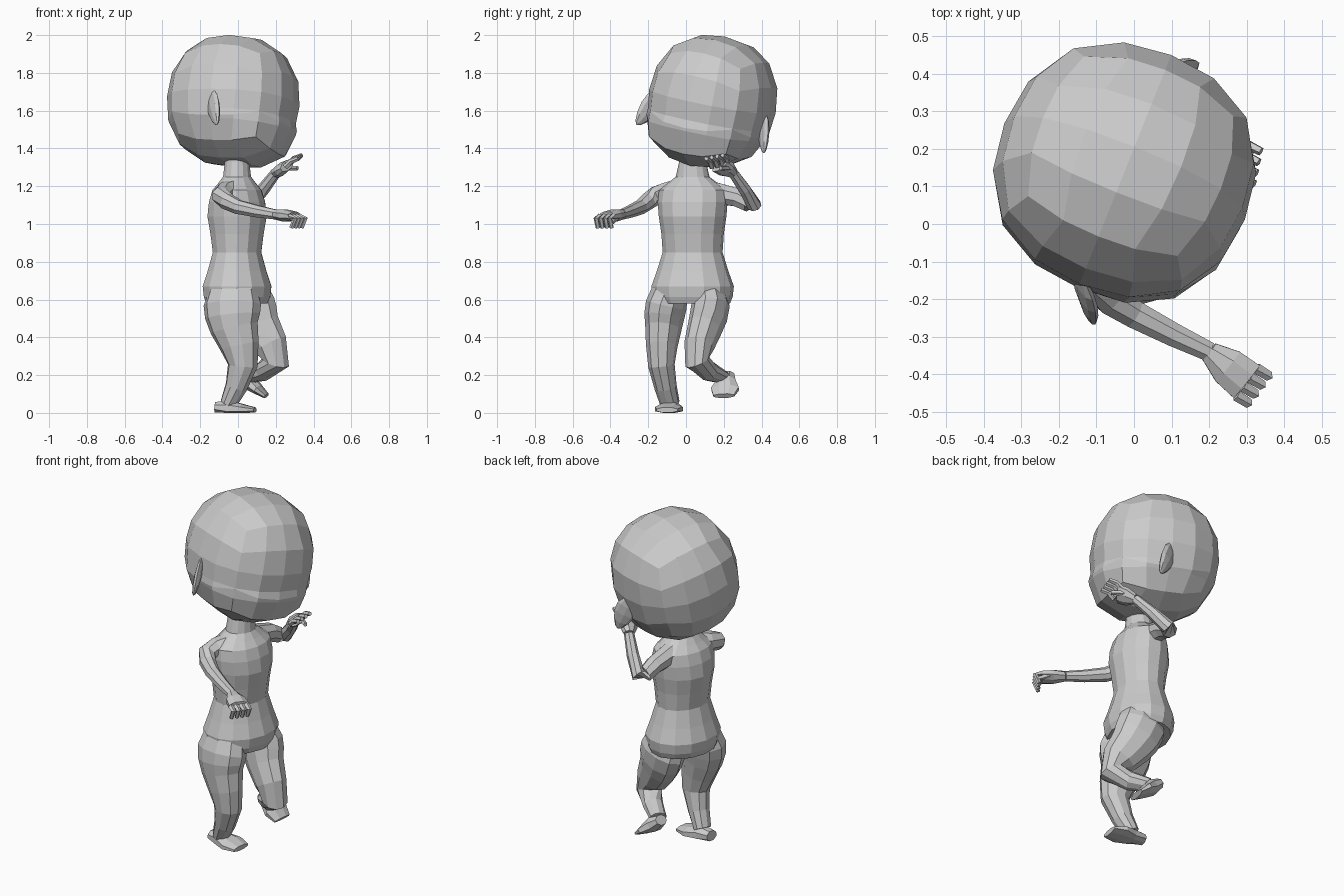
import bpy, bmesh, math
from mathutils import Vector, Matrix

default_cube = bpy.data.objects.get("Cube")
if default_cube:
    bpy.data.objects.remove(default_cube)

GREY = (0.6, 0.6, 0.6, 1)
clay = bpy.data.materials.new("light_grey_clay")
clay.use_nodes = True
clay.diffuse_color = GREY
clay.node_tree.nodes["Principled BSDF"].inputs["Base Color"].default_value = GREY

side = Vector((0.2, 1, 0)).normalized()   # the body's own left, slightly turned
up = Vector((0, 0, 1))
front = Vector((1, 0, 0))


def finish(name, bm):
    """Turn a bmesh into a flat-shaded object."""
    bmesh.ops.recalc_face_normals(bm, faces=bm.faces)
    mesh = bpy.data.meshes.new(name)
    bm.to_mesh(mesh)
    bm.free()
    mesh.materials.append(clay)
    obj = bpy.data.objects.new(name, mesh)
    bpy.context.collection.objects.link(obj)


def smooth_rows(rows):
    """Add a smoothly interpolated row between each pair of rows."""
    rows = [Vector(row) for row in rows]
    result = [rows[0]]
    for i in range(len(rows) - 1):
        before = rows[max(i - 1, 0)]
        start, end = rows[i], rows[i + 1]
        after = rows[min(i + 2, len(rows) - 1)]
        result.append((start + end) * 9 / 16 - (before + after) / 16)
        result.append(end)
    return result


def loft(name, points, along_radii, across_radii, ref, sides=8):
    """Skin elliptical rings along a path; the ground flattens anything below it."""
    bm = bmesh.new()
    last = len(points) - 1
    loops = []
    for i, (point, along, across) in enumerate(zip(points, along_radii, across_radii)):
        tangent = (points[min(i + 1, last)] - points[max(i - 1, 0)]).normalized()
        u = (ref - tangent * ref.dot(tangent)).normalized()
        v = tangent.cross(u)
        loop = []
        for k in range(sides):
            angle = math.tau * (k + 0.5) / sides
            co = point + u * along * math.cos(angle) + v * across * math.sin(angle)
            co.z = max(co.z, 0)
            loop.append(bm.verts.new(co))
        loops.append(loop)
    for lower, upper in zip(loops, loops[1:]):
        for k in range(sides):
            n = (k + 1) % sides
            bm.faces.new((lower[k], lower[n], upper[n], upper[k]))
    bm.faces.new(loops[0])
    bm.faces.new(loops[-1])
    finish(name, bm)


def leg(name, joints, depths):
    """Hip socket, thigh top, thigh, knee and ankle; deep thighs end round."""
    points = smooth_rows(joints)
    depths = [row.x for row in smooth_rows([(d, 0) for d in depths])]
    widths = [0.03 + depth / 2 for depth in depths]
    loft(name, points, widths, depths, side, sides=10)


def foot(name, heel, toe):
    heel, toe = Vector(heel), Vector(toe)
    points = [heel.lerp(toe, k / 3) for k in range(4)]
    loft(name, points, (0.04, 0.055, 0.08, 0.06), (0.03, 0.045, 0.03, 0.015), side)


def arm(name, joints, ref):
    """Shoulder to wrist, tapering evenly."""
    points = smooth_rows(joints)
    radii = [0.064 - 0.006 * i for i in range(len(points))]
    loft(name, points, radii, radii, ref)


def finger(name, base, *steps):
    points = [base]
    for step in steps:
        points.append(points[-1] + step)
    radii = [0.016 - 0.002 * i for i in range(len(points))]
    loft(name, points, radii, radii, side, sides=5)


def hand(name, wrist, knuckles, across, along, curl, thumb):
    """Palm, four fingers in a row and a thumb on the inner edge."""
    wrist, knuckles, across, along, curl, thumb = map(
        Vector, (wrist, knuckles, across, along, curl, thumb))
    across.normalize()
    middle = wrist.lerp(knuckles, 0.5)
    loft(name + "_palm", [wrist, middle, knuckles],
         (0.03, 0.055, 0.06), (0.028, 0.034, 0.026), across)
    for k in range(4):
        base = knuckles + across * (k - 1.5) * 0.03
        finger(f"{name}_finger_{k + 1}", base, along, curl)
    finger(name + "_thumb", middle + across * 0.03, thumb, thumb)


# Head frame: turned and tilted towards the body's left
left = Vector((0.36, 0.9, -0.2)).normalized()
fwd = left.cross(up).normalized()
crown = fwd.cross(left)
head_frame = Matrix((fwd, left, crown)).transposed().to_4x4()
head_frame.translation = (-0.025, 0.14, 1.65)

# Head: rounded box, narrower sideways, with a fuller lower face under the brow
ROUND = 2.3
bm = bmesh.new()
bmesh.ops.create_cube(bm, size=2)
bmesh.ops.subdivide_edges(bm, edges=bm.edges[:], cuts=3, use_grid_fill=True)
for v in bm.verts:
    ray = Vector([math.tan(c * math.pi / 4) for c in v.co])
    ray /= sum(abs(c) ** ROUND for c in ray) ** (1 / ROUND)
    v.co = Vector((ray.x * 0.345, ray.y * 0.33, ray.z * 0.35))
brow, cheek = -0.1, -0.15
for height in (brow, cheek):
    bmesh.ops.bisect_plane(bm, geom=bm.verts[:] + bm.edges[:] + bm.faces[:],
                           plane_co=up * height, plane_no=up)
for v in bm.verts:
    fullness = max(0, min(1, (brow - v.co.z) * 12))
    v.co *= 1 + fullness * max(0, min(0.1, (v.co.x - 0.05) * 0.6))
bm.transform(head_frame)
finish("head", bm)

# Ears: flattened shells, broad on top, flaring backwards
for name, s in (("left_ear", 1), ("right_ear", -1)):
    bm = bmesh.new()
    bmesh.ops.create_uvsphere(bm, u_segments=8, v_segments=6, radius=1)
    for v in bm.verts:
        v.co.x *= 0.9 + 0.3 * v.co.z
    bm.transform(head_frame
                 @ Matrix.Translation((0.03, s * 0.335, -0.11))
                 @ Matrix.Rotation(s * math.radians(42), 4, "Z")
                 @ Matrix.Rotation(math.radians(-30), 4, "Y")
                 @ Matrix.Diagonal((0.065, 0.02, 0.11, 1)))
    finish(name, bm)

# Torso: height, half width, half depth from hips over waist, chest and neck
torso_rows = smooth_rows([
    (0.58, 0.2, 0.165), (0.67, 0.22, 0.185), (0.85, 0.16, 0.13), (1.04, 0.18, 0.16),
    (1.18, 0.18, 0.13), (1.25, 0.09, 0.075), (1.4, 0.065, 0.065)])
loft("torso", [Vector((-0.005, 0.035, row.x)) for row in torso_rows],
     [row.y for row in torso_rows], [row.z for row in torso_rows], side, sides=14)

# Standing right leg
leg("right_leg", [(-0.02, -0.06, 0.72), (-0.03, -0.105, 0.57), (-0.02, -0.12, 0.45),
                  (0.025, -0.13, 0.25), (-0.05, -0.085, 0.05)],
    (0.1, 0.155, 0.13, 0.08, 0.045))
foot("right_foot", (-0.12, -0.07, 0.03), (0.09, -0.1, 0.015))

# Lifted left leg, shin folded back and outwards
leg("left_leg", [(0.02, 0.1, 0.72), (0.06, 0.13, 0.57), (0.11, 0.1, 0.45),
                 (0.2, 0.06, 0.27), (0.05, 0.19, 0.19)],
    (0.1, 0.14, 0.12, 0.075, 0.035))
foot("left_foot", (0.01, 0.22, 0.2), (0.15, 0.2, 0.09))

# Right arm reaching forwards with a loosely closed hand
right_wrist = (0.2, -0.34, 1.05)
arm("right_arm", [(-0.04, -0.06, 1.17), (-0.09, -0.16, 1.15),
                  (0, -0.24, 1.09), right_wrist], up)
hand("right", right_wrist, (0.3, -0.42, 1.04), across=(0.6, 0.8, 0),
     along=(0.03, -0.02, -0.01), curl=(-0.02, 0.01, -0.05), thumb=(0.04, -0.02, -0.02))

# Left arm bent up, open hand beside the cheek
left_wrist = (0.2, 0.25, 1.27)
arm("left_arm", [(0, 0.12, 1.17), (0.02, 0.27, 1.14),
                 (0.06, 0.36, 1.1), left_wrist], front)
hand("left", left_wrist, (0.26, 0.18, 1.31), across=(0.2, 1, 0.2),
     along=(0.03, -0.01, 0.03), curl=(0.04, -0.02, 0.015), thumb=(0.04, -0.03, 0))
